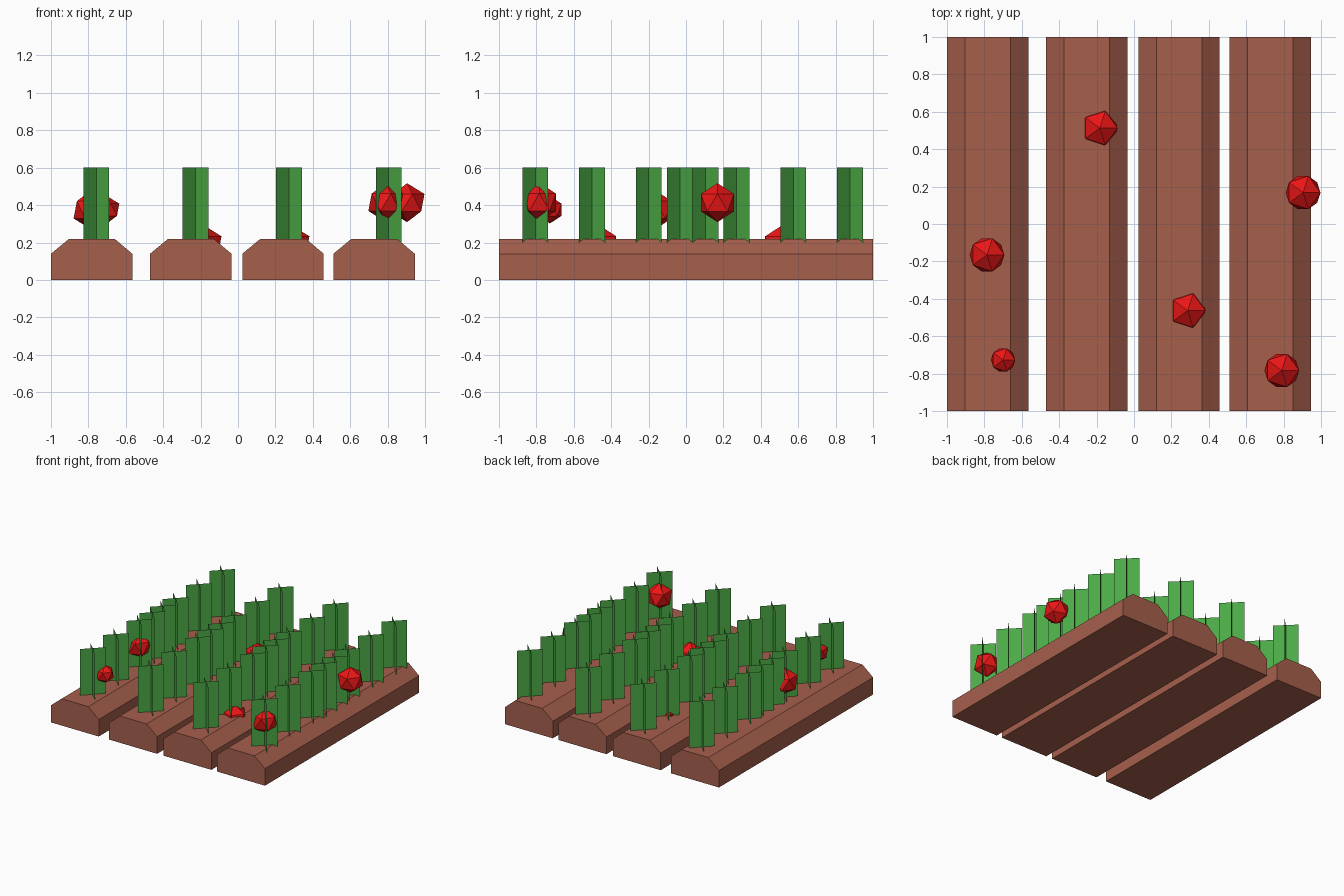
import bpy, bmesh, math

if "Cube" in bpy.data.objects:
    bpy.data.objects.remove(bpy.data.objects["Cube"])


def material(name, rgb):
    m = bpy.data.materials.new(name)
    m.diffuse_color = (*rgb, 1)
    m.use_nodes = True
    m.node_tree.nodes["Principled BSDF"].inputs["Base Color"].default_value = m.diffuse_color
    return m


soil_mat = material("soil", (0.38, 0.115, 0.073))
leaf_mat = material("leaf", (0.07, 0.40, 0.06))
fruit_mat = material("fruit", (0.85, 0.008, 0.008))


def add_object(name, bm, mat):
    mesh = bpy.data.meshes.new(name)
    bm.to_mesh(mesh)
    bm.free()
    mesh.materials.append(mat)
    obj = bpy.data.objects.new(name, mesh)
    bpy.context.collection.objects.link(obj)
    return obj


# Raised soil beds: a chamfered profile extruded along y
def soil_bed(name, x0):
    profile = [(0, 0), (0.435, 0), (0.435, 0.14), (0.34, 0.22), (0.097, 0.22), (0, 0.14)]
    bm = bmesh.new()
    front = bm.faces.new([bm.verts.new((x0 + x, -1, z)) for x, z in profile])
    ext = bmesh.ops.extrude_face_region(bm, geom=[front], use_keep_orig=True)
    moved = [v for v in ext["geom"] if isinstance(v, bmesh.types.BMVert)]
    bmesh.ops.translate(bm, verts=moved, vec=(0, 2, 0))
    bmesh.ops.recalc_face_normals(bm, faces=bm.faces)
    add_object(name, bm, soil_mat)


# Row of plants: each is two crossed upright cards turned 45 degrees
def plant_row(name, x, ys):
    h, low, top = 0.0685, 0.18, 0.6
    bm = bmesh.new()
    for y in ys:
        for s in (1, -1):
            a, b = (x - h, y - s * h), (x + h, y + s * h)
            bm.faces.new([bm.verts.new(p) for p in
                          ((*a, low), (*b, low), (*b, top), (*a, top))])
    add_object(name, bm, leaf_mat)


# Two overlapping groups of four plants in every row
plant_ys = [start + 0.303 * i for start in (-0.805, -0.033) for i in range(4)]
bed_starts = (-1.0, -0.47, 0.023, 0.51)
plant_xs = (-0.757, -0.227, 0.273, 0.805)
for i, (bx, px) in enumerate(zip(bed_starts, plant_xs), 1):
    soil_bed(f"soil_bed_{i}", bx)
    plant_row(f"plant_row_{i}", px, plant_ys)

# Low-poly fruits: x, y, z, radius
fruits = [
    (-0.786, -0.165, 0.375, 0.104),
    (-0.70, -0.727, 0.375, 0.073),
    (-0.183, 0.513, 0.186, 0.106),
    (0.287, -0.463, 0.186, 0.106),
    (0.79, -0.783, 0.415, 0.104),
    (0.904, 0.168, 0.413, 0.104),
]
for i, (x, y, z, r) in enumerate(fruits, 1):
    bm = bmesh.new()
    bmesh.ops.create_icosphere(bm, subdivisions=1, radius=r)
    add_object(f"fruit_{i}", bm, fruit_mat).location = (x, y, z)
